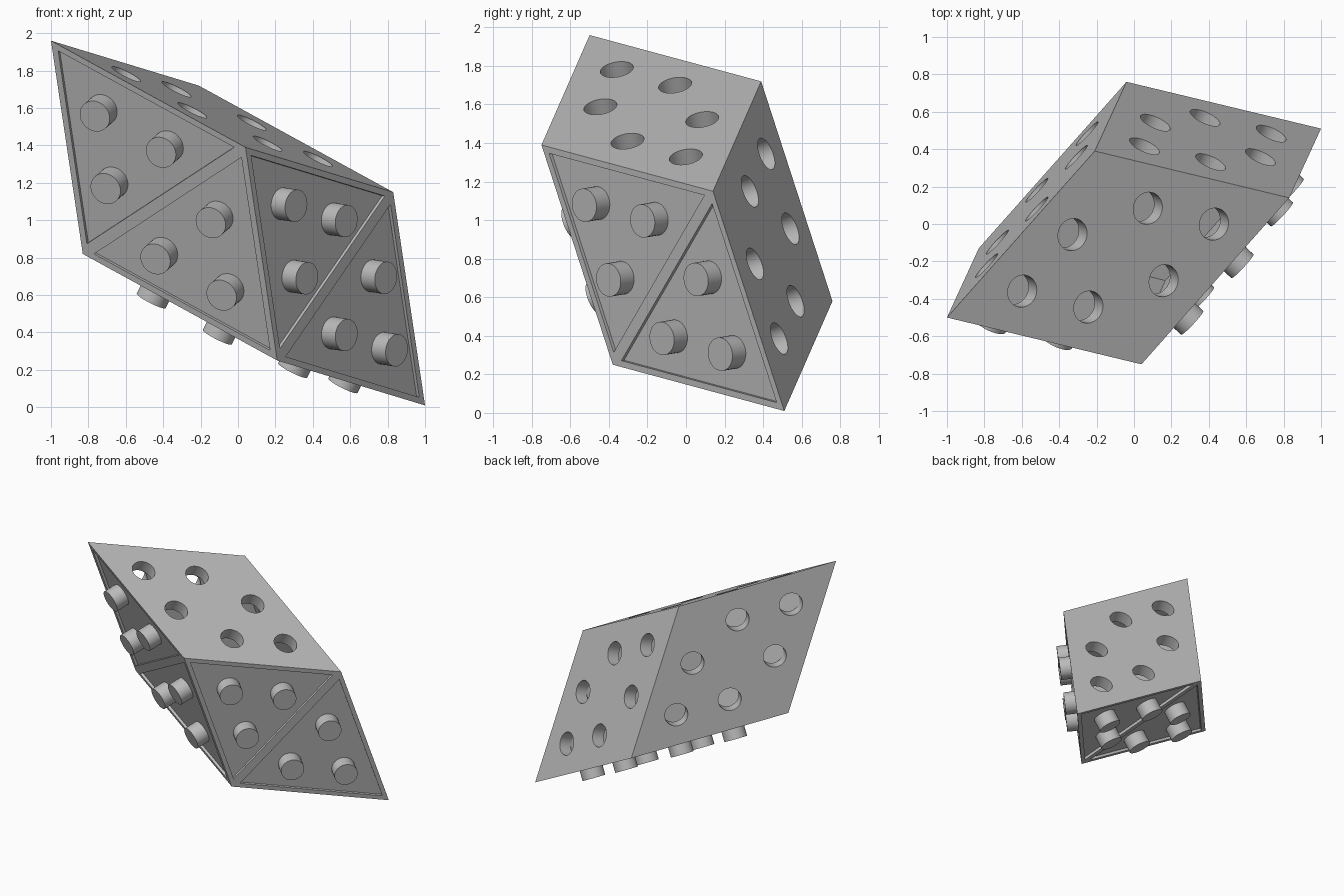
import bpy, bmesh
from mathutils import Vector, Matrix

old = bpy.data.objects.get("Cube")
if old:
    bpy.data.objects.remove(old, do_unlink=True)

# Rhombohedron: one sharp corner and three equal edges 60 degrees apart
TIP = Vector((-1, -0.5, 1.96))
U = Vector((1.04, -0.25, -0.57))
V = Vector((0.79, 0.89, -0.24))
W = Vector((0.17, 0.37, -1.14))
CENTRE = TIP + (U + V + W) / 2
WALL, RECESS, RADIUS, STUD = 0.1, 0.02, 0.087, 0.082
RIM_SCALE = 0.905
HEIGHT = 0.99  # distance between opposite faces

STUD_FACES = [(TIP, U, W), (TIP + U, V, W), (TIP + W, U, V)]
HOLE_FACES = [(TIP, U, V), (TIP + V, U, W), (TIP, V, W)]

grey = bpy.data.materials.new("plain grey")
grey.use_nodes = True
colour = (0.5, 0.5, 0.5, 1)
grey.diffuse_color = colour
grey.node_tree.nodes["Principled BSDF"].inputs["Base Color"].default_value = colour


def outward(p, a, b):
    n = a.cross(b).normalized()
    return n if n.dot(p + (a + b) / 2 - CENTRE) > 0 else -n


def triangles(p, a, b):
    """The two equilateral halves of a rhombic face."""
    return [(p, p + a, p + b), (p + a + b, p + a, p + b)]


def peg_centres(p, a, b):
    """Three spots in each half, pulled in from the corners."""
    return [t[i] * 0.56 + t[i - 1] * 0.22 + t[i - 2] * 0.22
            for t in triangles(p, a, b) for i in range(3)]


def add_cylinder(bm, base, n, low, high):
    turn = n.to_track_quat('Z', 'Y').to_matrix().to_4x4()
    mid = Matrix.Translation(base + n * (low + high) / 2)
    bmesh.ops.create_cone(bm, cap_ends=True, segments=36, radius1=RADIUS,
                          radius2=RADIUS, depth=high - low, matrix=mid @ turn)


def add_prism(bm, tri, n, low, high):
    c = sum(tri, Vector()) / 3
    ring = [c + (q - c) * RIM_SCALE for q in tri]
    bot = [bm.verts.new(q + n * low) for q in ring]
    top = [bm.verts.new(q + n * high) for q in ring]
    faces = [bm.faces.new(bot), bm.faces.new(top)]
    for i in range(3):
        faces.append(bm.faces.new((bot[i - 1], bot[i], top[i], top[i - 1])))
    bmesh.ops.recalc_face_normals(bm, faces=faces)


def add_rhombohedron(bm, scale, flip):
    shape = bmesh.ops.create_cube(bm, size=1)["verts"]
    for v in shape:
        v.co = CENTRE + (U * v.co.x + V * v.co.y + W * v.co.z) * scale
    faces = list({f for v in shape for f in v.link_faces})
    bmesh.ops.recalc_face_normals(bm, faces=faces)
    if flip:
        bmesh.ops.reverse_faces(bm, faces=faces)


def finish(bm, name):
    mesh = bpy.data.meshes.new(name)
    bm.to_mesh(mesh)
    bm.free()
    mesh.materials.append(grey)
    ob = bpy.data.objects.new(name, mesh)
    bpy.context.collection.objects.link(ob)
    return ob


def smooth(ob):
    bpy.ops.object.select_all(action='DESELECT')
    ob.select_set(True)
    bpy.context.view_layer.objects.active = ob
    bpy.ops.object.shade_smooth_by_angle()


# Hollow body
bm = bmesh.new()
add_rhombohedron(bm, 1, False)
add_rhombohedron(bm, 1 - 2 * WALL / HEIGHT, True)
body = finish(bm, "hollow_block")

# Cutter: sockets through three walls, triangular recesses in the other three
bm = bmesh.new()
for face in HOLE_FACES:
    n = outward(*face)
    for c in peg_centres(*face):
        add_cylinder(bm, c, n, -WALL - 0.004, 0.05)
for face in STUD_FACES:
    n = outward(*face)
    for tri in triangles(*face):
        add_prism(bm, tri, n, -RECESS, 0.05)
cutter = finish(bm, "socket_cutter")
cutter.hide_render = True

cut = body.modifiers.new("sockets", 'BOOLEAN')
cut.operation = 'DIFFERENCE'
cut.solver = 'EXACT'
cut.object = cutter
bpy.context.view_layer.update()
carved = bpy.data.meshes.new_from_object(
    body.evaluated_get(bpy.context.evaluated_depsgraph_get()))
body.modifiers.clear()
body.data = carved
bpy.data.objects.remove(cutter, do_unlink=True)
smooth(body)

# Studs standing on the recessed panels
for name, face in zip(("front_studs", "side_studs", "bottom_studs"), STUD_FACES):
    bm = bmesh.new()
    n = outward(*face)
    for c in peg_centres(*face):
        add_cylinder(bm, c, n, -RECESS - 0.01, STUD)
    smooth(finish(bm, name))
